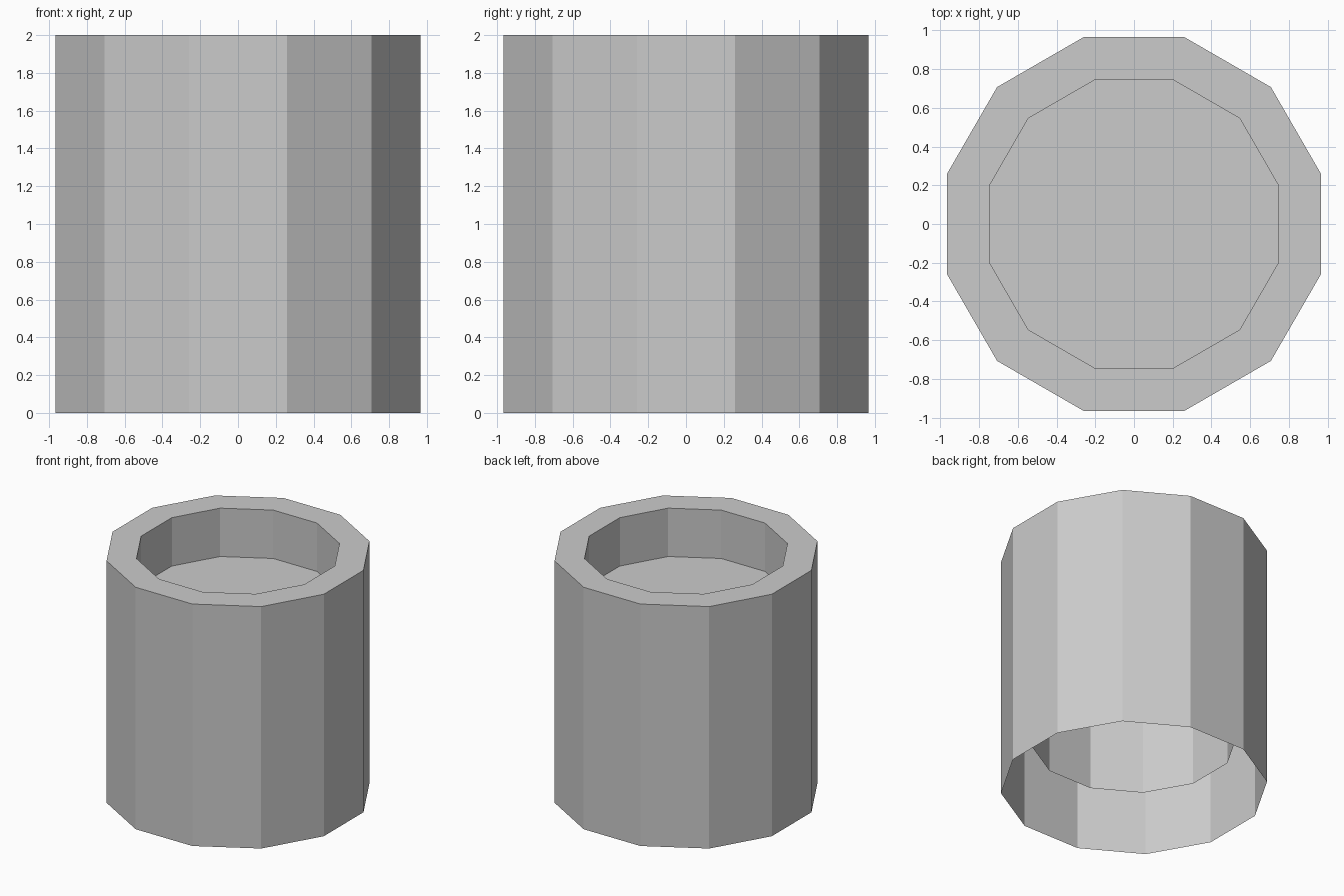
import bpy
import bmesh
from math import cos, sin, pi

if "Cube" in bpy.data.objects:
    bpy.data.objects.remove(bpy.data.objects["Cube"])

SIDES = 12
OUTER, INNER = 1.0, 0.772


def ring(bm, radius, z):
    # twelve-sided loop with flats facing the axes
    angles = [(i + 0.5) * 2 * pi / SIDES for i in range(SIDES)]
    return [bm.verts.new((radius * cos(a), radius * sin(a), z)) for a in angles]


def finish(bm, name):
    mesh = bpy.data.meshes.new(name)
    bm.to_mesh(mesh)
    bm.free()
    obj = bpy.data.objects.new(name, mesh)
    bpy.context.collection.objects.link(obj)
    return obj


# Open-bottomed double wall: outer skin, flat rim, shorter inner skin
bm = bmesh.new()
profile = [(OUTER, 0.0), (OUTER, 2.0), (INNER, 2.0), (INNER, 0.4)]
rings = [ring(bm, r, z) for r, z in profile]
for low, high in zip(rings, rings[1:]):
    for i in range(SIDES):
        j = (i + 1) % SIDES
        bm.faces.new((low[i], low[j], high[j], high[i]))
finish(bm, "pot_wall")

# Flat filling surface sunk below the rim
bm = bmesh.new()
bm.faces.new(ring(bm, INNER, 1.6))
finish(bm, "filling_surface")
